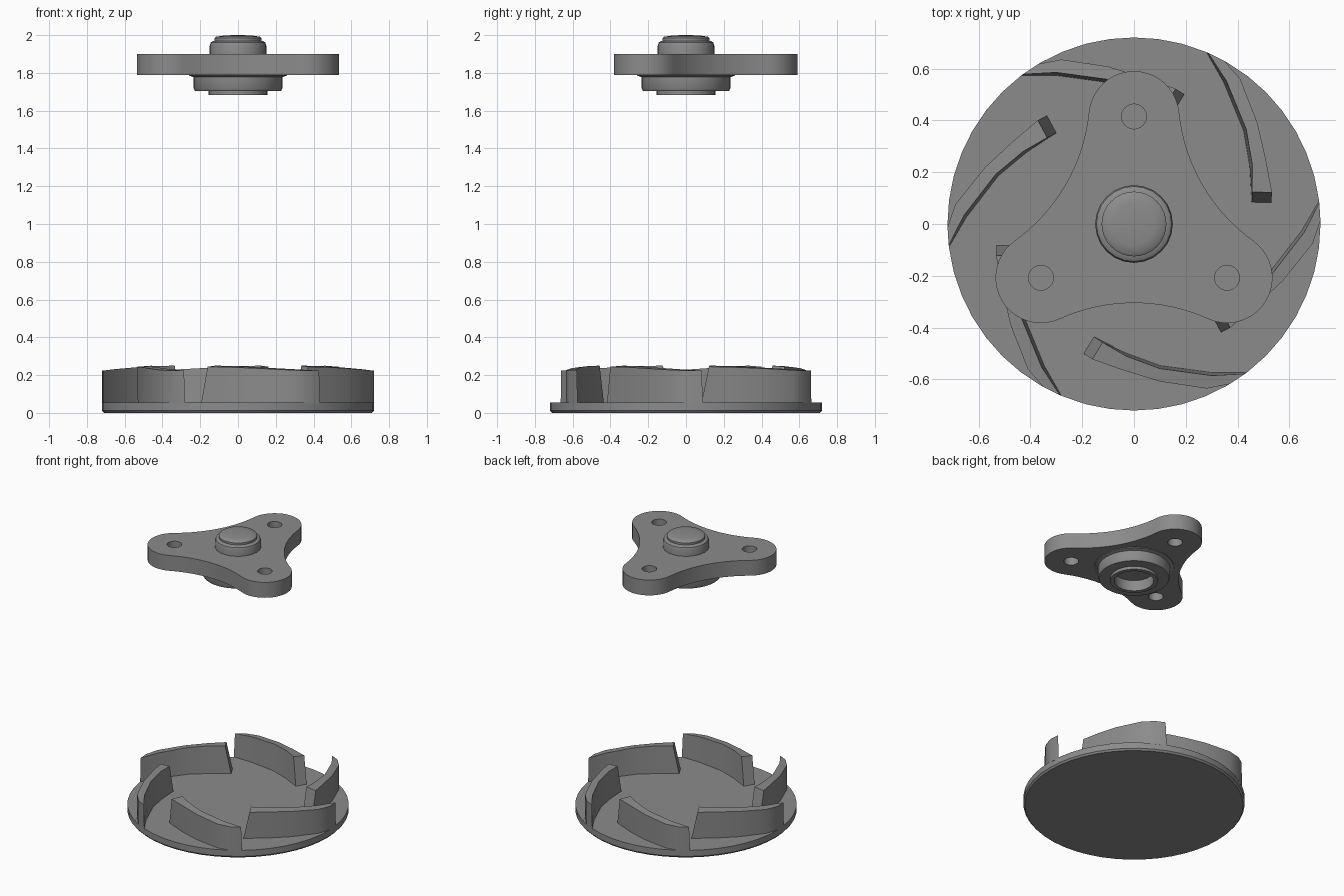
import bpy
import bmesh
from math import sin, cos, pi, radians, atan2, sqrt, hypot
from mathutils import Matrix

cube = bpy.data.objects.get("Cube")
if cube:
    bpy.data.objects.remove(cube, do_unlink=True)

GREY = (0.26, 0.26, 0.26, 1)
mat = bpy.data.materials.new("plain grey")
mat.use_nodes = True
mat.diffuse_color = GREY
mat.node_tree.nodes["Principled BSDF"].inputs["Base Color"].default_value = GREY


def finish(obj, angle=35):
    """Give an object its material and smooth shading."""
    obj.data.materials.clear()
    obj.data.materials.append(mat)
    bpy.ops.object.select_all(action='DESELECT')
    obj.select_set(True)
    bpy.context.view_layer.objects.active = obj
    bpy.ops.object.shade_smooth_by_angle(angle=radians(angle))
    return obj


def mesh_object(name, bm, angle=35):
    bmesh.ops.recalc_face_normals(bm, faces=bm.faces)
    mesh = bpy.data.meshes.new(name)
    bm.to_mesh(mesh)
    bm.free()
    obj = bpy.data.objects.new(name, mesh)
    bpy.context.collection.objects.link(obj)
    return finish(obj, angle)


def lathe(name, profile, steps):
    """Spin a (radius, z) profile around the z axis."""
    bm = bmesh.new()
    verts = [bm.verts.new((r, 0, z)) for r, z in profile]
    edges = [bm.edges.new(pair) for pair in zip(verts, verts[1:])]
    bmesh.ops.spin(bm, geom=verts + edges, cent=(0, 0, 0), axis=(0, 0, 1),
                   angle=2 * pi, steps=steps)
    bmesh.ops.remove_doubles(bm, verts=bm.verts, dist=0.0005)
    return mesh_object(name, bm)


def arc(cx, cy, r, start, end, n):
    return [(cx + r * cos(start + (end - start) * i / n),
             cy + r * sin(start + (end - start) * i / n)) for i in range(n + 1)]


# Impeller disc with a softened lower rim
RIM = 0.72
DISC_TOP = 0.055
lathe("impeller_disc", [(0, 0), (0.71, 0), (RIM, 0.012), (RIM, DISC_TOP), (0, DISC_TOP)], 48)

# Curved vanes: concave and convex sides, with a sloping inner end
CONCAVE = [(-0.155, -0.435), (-0.03, -0.498), (0.1, -0.546), (0.3, -0.573), (0.435, -0.574)]
CONVEX = [(-0.195, -0.5), (-0.04, -0.565), (0.1, -0.608), (0.28, -0.635), (0.37, -0.618)]


def vane(name, turn):
    bm = bmesh.new()
    rings = []
    for i, (a, b) in enumerate(zip(CONCAVE, CONVEX)):
        shift = (0.034, -0.022) if i == 0 else (0, 0)
        lean = 0 if i == 0 else 0.012
        top_a = (a[0] + shift[0], a[1] + shift[1] - lean)
        top_b = (b[0] + shift[0], b[1] + shift[1])
        ring = []
        for (x, y), upper in ((a, False), (b, False), (top_b, True), (top_a, True)):
            r = hypot(x, y)
            if i == len(CONCAVE) - 1:       # outer end lies on the rim
                x, y, r = x * RIM / r, y * RIM / r, RIM
            z = 0.25 - 0.12 * max(r - 0.5, 0) if upper else DISC_TOP - 0.005
            ring.append(bm.verts.new((x, y, z)))
        rings.append(ring)
    for p, q in zip(rings, rings[1:]):
        for k in range(4):
            m = (k + 1) % 4
            bm.faces.new((p[k], p[m], q[m], q[k]))
    bm.faces.new(rings[0])
    bm.faces.new(rings[-1])
    bm.transform(Matrix.Rotation(turn, 4, 'Z'))
    mesh_object(name, bm, 30)


for k in range(6):
    vane(f"vane_{k + 1}", k * pi / 3)

# Three-lobed plate: round lobes joined by tangent concave arcs
LOBE_R, LOBE_DIST, WAIST = 0.175, 0.415, 0.305
gap = WAIST - LOBE_R
D = (LOBE_DIST ** 2 - gap ** 2) / (LOBE_DIST - 2 * gap)
outline, holes = [], []
for k in range(3):
    axis = pi / 2 + k * 2 * pi / 3
    cx, cy = LOBE_DIST * cos(axis), LOBE_DIST * sin(axis)
    # the tangent point sits on the line between lobe and valley centres
    dx, dy = D * cos(pi / 3) - LOBE_DIST, D * sin(pi / 3)
    half = atan2(dy, dx)
    outline += arc(cx, cy, LOBE_R, axis - half, axis + half, 20)
    vx, vy = D * cos(axis + pi / 3), D * sin(axis + pi / 3)
    start = axis + half + pi
    sweep = 2 * (axis + pi / 3 + pi - start)
    outline += arc(vx, vy, D - WAIST, start, start + sweep, 16)[1:-1]
    holes.append(arc(cx, cy, 0.048, 0, 2 * pi, 24)[:-1])

curve = bpy.data.curves.new("lobed_plate", 'CURVE')
curve.dimensions = '2D'
curve.fill_mode = 'BOTH'
curve.extrude = 0.055
for loop in [outline] + holes:
    spline = curve.splines.new('POLY')
    spline.points.add(len(loop) - 1)
    for point, (x, y) in zip(spline.points, loop):
        point.co = (x, y, 0, 1)
    spline.use_cyclic_u = True
plate = bpy.data.objects.new("lobed_plate", curve)
bpy.context.collection.objects.link(plate)
plate.location.z = 1.845
bpy.ops.object.select_all(action='DESELECT')
plate.select_set(True)
bpy.context.view_layer.objects.active = plate
bpy.ops.object.convert(target='MESH')
finish(plate)

# Upper hub and its slightly domed cap
lathe("upper_hub", [(0, 1.89), (0.15, 1.89), (0.15, 1.945), (0.145, 1.96),
                    (0.13, 1.97), (0, 1.97)], 24)
lathe("hub_cap", [(0, 1.965), (0.125, 1.965), (0.125, 1.984), (0.115, 1.992),
                  (0.08, 1.997), (0.04, 1.9993), (0, 2.0)], 32)

# Lower flange with an open ring and a bore
lathe("lower_flange", [(0, 1.8), (0.262, 1.8), (0.258, 1.785), (0.235, 1.778),
                       (0.235, 1.718), (0.228, 1.705), (0.155, 1.705), (0.155, 1.684),
                       (0.128, 1.684), (0.128, 1.76), (0, 1.76)], 40)
